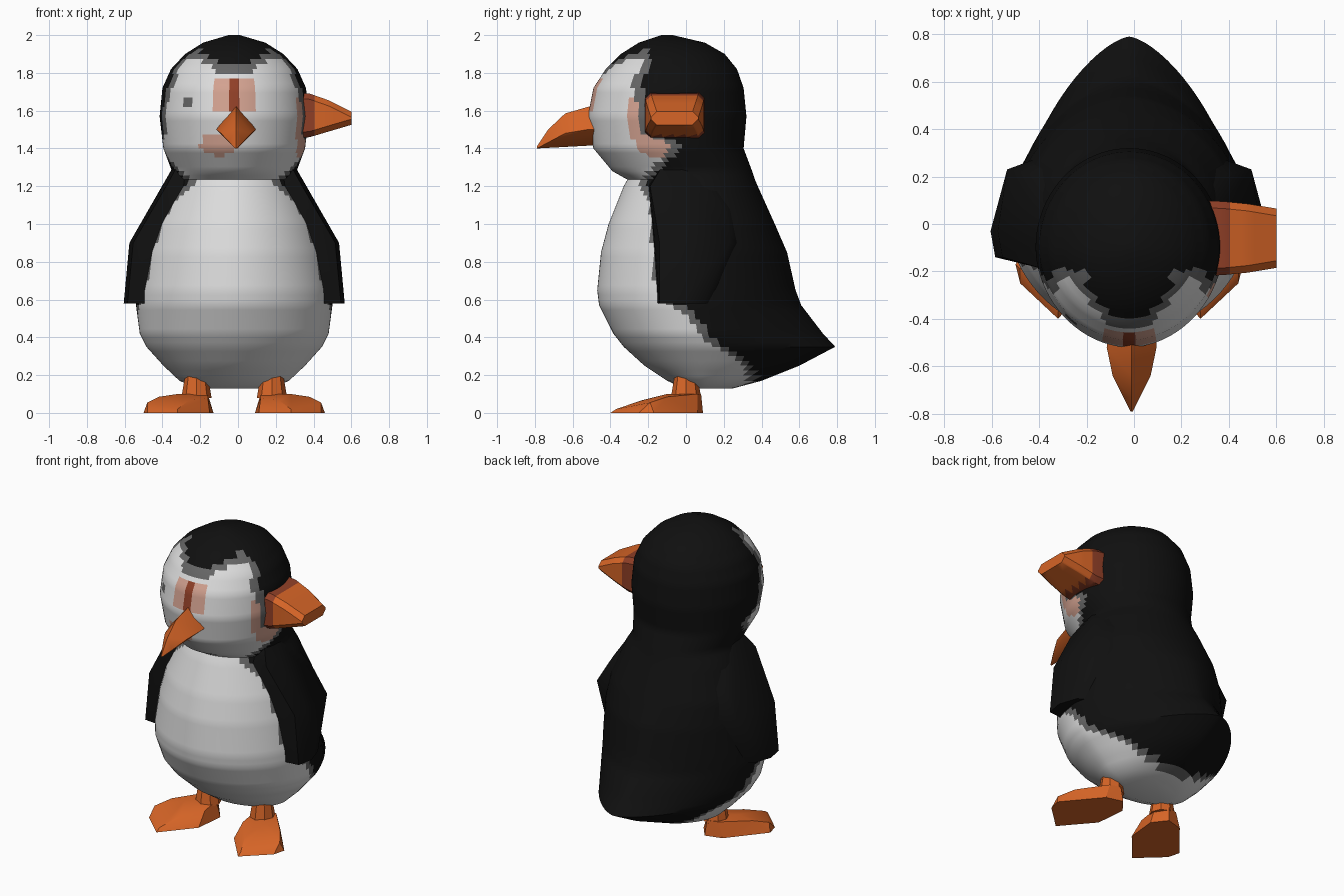
import bpy, bmesh, math

if "Cube" in bpy.data.objects:
    bpy.data.objects.remove(bpy.data.objects["Cube"])

CX = -0.02  # symmetry plane of the bird


def material(name, rgb):
    m = bpy.data.materials.new(name)
    m.diffuse_color = (*rgb, 1)
    m.use_nodes = True
    m.node_tree.nodes["Principled BSDF"].inputs["Base Color"].default_value = m.diffuse_color
    return m


BLACK = material("black", (0.005, 0.005, 0.005))
GREY = material("grey", (0.13, 0.13, 0.13))
WHITE = material("white", (0.72, 0.72, 0.72))
PINK = material("pink", (0.65, 0.36, 0.28))
ORANGE = material("orange", (0.68, 0.13, 0.02))
BROWN = material("brown", (0.28, 0.05, 0.02))


def finish(bm, name, mats, rule=None, angle=40):
    bmesh.ops.recalc_face_normals(bm, faces=bm.faces[:])
    if rule:
        for f in bm.faces:
            f.material_index = rule(f.calc_center_median())
    me = bpy.data.meshes.new(name)
    bm.to_mesh(me)
    bm.free()
    for m in mats:
        me.materials.append(m)
    ob = bpy.data.objects.new(name, me)
    bpy.context.collection.objects.link(ob)
    bpy.ops.object.select_all(action='DESELECT')
    ob.select_set(True)
    bpy.context.view_layer.objects.active = ob
    bpy.ops.object.shade_smooth_by_angle(angle=math.radians(angle))
    return ob


def hull(name, points, mats, rule=None, cuts=0, angle=40):
    bm = bmesh.new()
    for p in points:
        bm.verts.new(p)
    res = bmesh.ops.convex_hull(bm, input=bm.verts[:])
    junk = [v for v in bm.verts if not v.link_faces]
    bmesh.ops.delete(bm, geom=junk, context='VERTS')
    if cuts:
        bmesh.ops.subdivide_edges(bm, edges=bm.edges[:], cuts=cuts, use_grid_fill=True)
    return finish(bm, name, mats, rule, angle)


def lerp_table(rows, z):
    if z <= rows[0][0]:
        return rows[0][1:]
    for a, b in zip(rows, rows[1:]):
        if z <= b[0]:
            t = (z - a[0]) / (b[0] - a[0])
            return tuple(p + (q - p) * t for p, q in zip(a[1:], b[1:]))
    return rows[-1][1:]


# Body and head: z, half width, middle y, front y, back y, back roundness
BODY = [
    (0.13, 0.20, 0.10, -0.01, 0.25, 2.0),
    (0.17, 0.29, 0.10, -0.10, 0.40, 1.8),
    (0.25, 0.375, 0.10, -0.22, 0.60, 1.6),
    (0.35, 0.465, 0.08, -0.33, 0.79, 1.5),
    (0.42, 0.50, 0.06, -0.385, 0.725, 1.5),
    (0.57, 0.52, 0.04, -0.46, 0.61, 1.6),
    (0.65, 0.515, 0.03, -0.47, 0.58, 1.7),
    (0.85, 0.49, 0.05, -0.45, 0.535, 1.8),
    (1.00, 0.45, 0.05, -0.41, 0.47, 2.0),
    (1.20, 0.365, 0.05, -0.33, 0.38, 2.0),
    (1.235, 0.345, 0.04, -0.31, 0.365, 2.0),
    (1.28, 0.33, 0.00, -0.39, 0.35, 2.0),
    (1.40, 0.375, -0.08, -0.49, 0.305, 2.0),
    (1.57, 0.395, -0.10, -0.52, 0.32, 2.0),
    (1.72, 0.38, -0.10, -0.49, 0.305, 2.0),
    (1.82, 0.335, -0.10, -0.425, 0.27, 2.0),
    (1.90, 0.26, -0.10, -0.345, 0.205, 2.0),
    (1.96, 0.165, -0.10, -0.25, 0.10, 2.0),
    (2.00, 0.03, -0.10, -0.13, -0.07, 2.0),
]
# Where the white front ends: z, y
EDGE = [(0.13, 0.36), (0.20, 0.36), (0.30, 0.28), (0.37, 0.15), (0.55, 0.0), (0.60, -0.13),
        (1.10, -0.16), (1.22, -0.22), (1.30, -0.14), (1.42, -0.04), (1.48, -0.2),
        (1.60, -0.22), (1.75, -0.26), (1.85, -0.20), (2.0, -0.22)]


def body_colour(c):
    x, y, z = c.x - CX, c.y, c.z
    d = lerp_table(EDGE, z)[0] - y
    if z > 1.5:
        d = min(d, 1.83 + 0.07 * min(1, max(0, abs(x) - 0.08) / 0.1) - z)
    if d < -0.02:
        return 0
    if d < 0.03:
        return 1
    if y < -0.3:
        if abs(x) < 0.02 and 1.6 < z < 1.77:
            return 4                                  # ridge above the beak
        if abs(x) < 0.10 and 1.60 < z < 1.78:
            return 3
        if math.hypot((x + 0.08) / 0.1, (z - 1.42) / 0.06) < 1:
            return 3
        if math.hypot(x + 0.24, z - 1.64) < 0.025:
            return 1                                  # eye
    if 1.36 < z < 1.66 and x > 0.33:
        return 3
    return 2


SEG = 80
heights = []
for a, b in zip(BODY, BODY[1:]):
    n = max(1, round((b[0] - a[0]) / 0.025))
    heights += [a[0] + (b[0] - a[0]) * i / n for i in range(n)]
heights.append(2.0)
bm = bmesh.new()
rings = []
for z in heights:
    w, ym, yf, yb, n = lerp_table(BODY, z)
    ring = []
    for i in range(SEG):
        t = math.tau * i / SEG
        c, s = math.cos(t), math.sin(t)
        e = 2 / n if s > 0 else 1.05
        x = math.copysign(abs(c) ** e, c) * w
        y = ym + (abs(s) ** e * (yb - ym) if s > 0 else -abs(s) ** e * (ym - yf))
        ring.append(bm.verts.new((CX + x, y, z)))
    rings.append(ring)
for lo, hi in zip(rings, rings[1:]):
    for i in range(SEG):
        j = (i + 1) % SEG
        bm.faces.new((lo[i], lo[j], hi[j], hi[i]))
bm.faces.new(rings[0][::-1])
bm.faces.new(rings[-1])
finish(bm, "body_and_head", [BLACK, GREY, WHITE, PINK, BROWN], body_colour, 50)

# Wings: z, inner x, outer x, front y, back y
WING = [(0.58, 0.47, 0.585, -0.15, 0.14), (0.90, 0.38, 0.555, -0.15, 0.28),
        (1.08, 0.31, 0.45, -0.16, 0.26), (1.20, 0.24, 0.38, -0.20, 0.20),
        (1.30, 0.20, 0.325, -0.14, 0.14)]
# Feet outline on the ground and upper surface
SOLE = [(0.11, 0.0), (0.18, 0.09), (0.29, 0.06), (0.48, -0.17), (0.46, -0.25),
        (0.30, -0.40), (0.13, -0.2)]
UPPER = [(0.46, -0.19, 0.055), (0.40, -0.10, 0.085), (0.30, -0.37, 0.02), (0.24, -0.24, 0.065),
         (0.14, -0.12, 0.08), (0.14, 0.0, 0.10), (0.19, 0.08, 0.10), (0.26, 0.06, 0.10),
         (0.30, -0.10, 0.10)]
for side, label in ((-1, "left"), (1, "right")):
    pts = []
    for z, xi, xo, yf, yb in WING:
        for x, y in ((xi, yf), (xo - 0.02, yf + 0.01), (xo, yf + 0.12),
                     (xo - 0.04, yb - 0.05), (xi, yb)):
            pts.append((CX + side * x, y, z))
    hull(label + "_wing", pts, [BLACK])
    foot = [(x, y, 0) for x, y in SOLE] + UPPER
    hull(label + "_foot", [(CX + side * x, y, z) for x, y, z in foot], [ORANGE], angle=30)
    leg = [(0.20 + r * math.cos(math.tau * i / 8), r * math.sin(math.tau * i / 8), z)
           for r, z in ((0.08, 0.08), (0.06, 0.2)) for i in range(8)]
    hull(label + "_leg", [(CX + side * x, y, z) for x, y, z in leg], [ORANGE])

# Front beak: half width, y, side z, top z, bottom z
BEAK = [(0.10, -0.42, 1.50, 1.64, 1.42), (0.105, -0.52, 1.50, 1.62, 1.42),
        (0.08, -0.64, 1.48, 1.585, 1.41), (0.035, -0.73, 1.44, 1.50, 1.405),
        (0.005, -0.79, 1.40, 1.41, 1.40)]
pts = []
for w, y, zs, zt, zb in BEAK:
    pts += [(-0.01, y, zt), (-0.01 - w, y, zs), (-0.01 + w, y, zs), (-0.01, y, zb)]
hull("front_beak", pts, [ORANGE])

# Second beak on the side of the head, darker at its base
pts = []
for x, y0, y1, z0, z1 in ((0.28, -0.22, 0.10, 1.45, 1.70), (0.38, -0.215, 0.095, 1.46, 1.69),
                          (0.48, -0.205, 0.085, 1.49, 1.655), (0.60, -0.185, 0.065, 1.525, 1.595)):
    c = 0.03
    pts += [(x, y0, z0 + c), (x, y0, z1 - c), (x, y1, z0 + c), (x, y1, z1 - c),
            (x, y0 + c, z0), (x, y0 + c, z1), (x, y1 - c, z0), (x, y1 - c, z1)]
hull("side_beak", pts, [ORANGE, BROWN], lambda c: 1 if c.x < 0.40 else 0, cuts=3)
